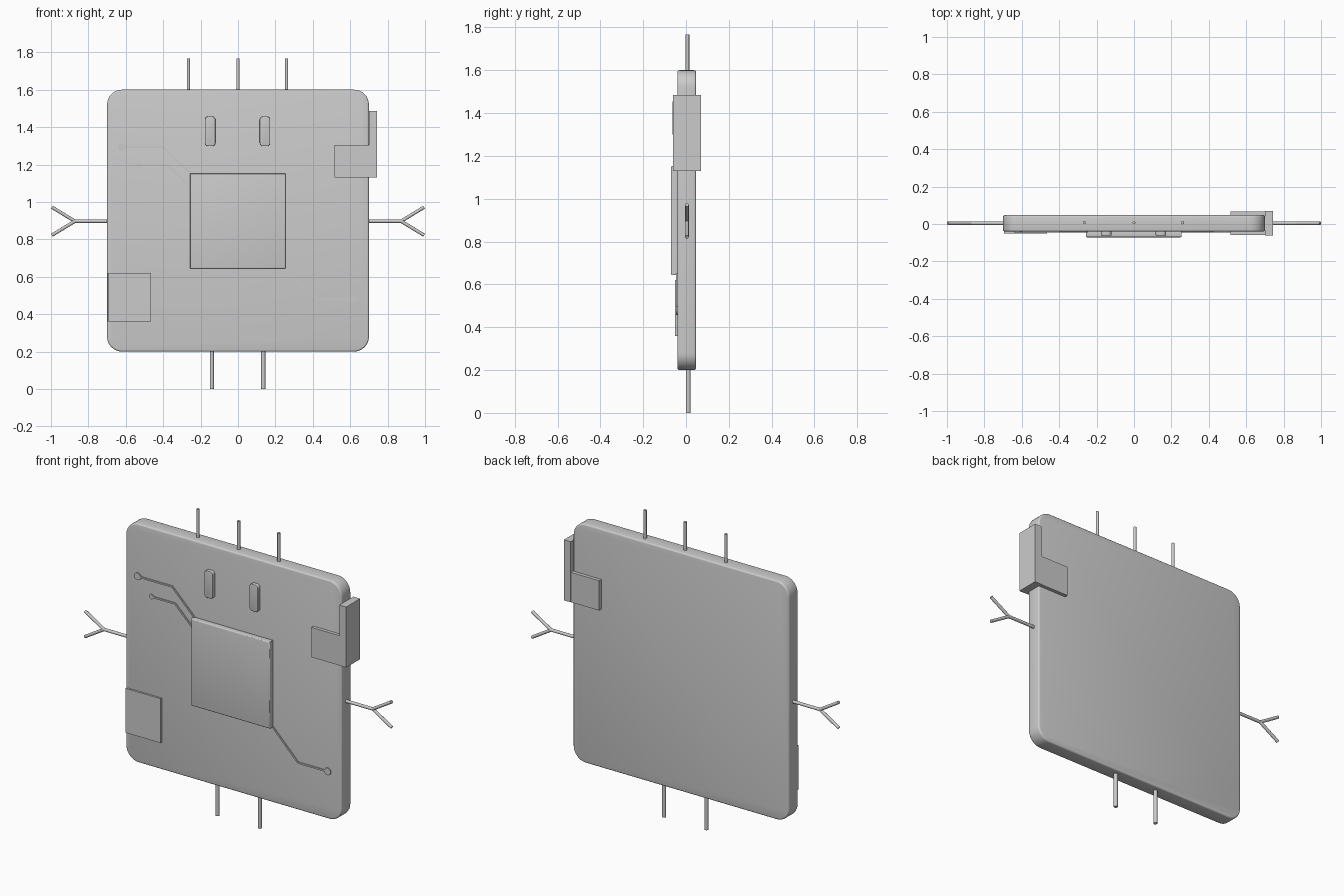
import bpy, bmesh, math
from mathutils import Vector

if "Cube" in bpy.data.objects:
    bpy.data.objects.remove(bpy.data.objects["Cube"])


def finish(name, bm, smooth=True):
    bmesh.ops.recalc_face_normals(bm, faces=bm.faces)
    me = bpy.data.meshes.new(name)
    bm.to_mesh(me)
    bm.free()
    ob = bpy.data.objects.new(name, me)
    bpy.context.collection.objects.link(ob)
    if smooth:
        bpy.ops.object.select_all(action='DESELECT')
        ob.select_set(True)
        bpy.context.view_layer.objects.active = ob
        bpy.ops.object.shade_smooth_by_angle(angle=math.radians(35))
    return ob


def slab(name, x0, x1, y0, y1, z0, z1, radius=0.0, bevel=0.0, seg=8):
    """Box with optional rounded outline (seen from the front) and edge bevel."""
    bm = bmesh.new()
    bmesh.ops.create_cube(bm, size=1)
    for v in bm.verts:
        v.co = Vector(((x0 + x1) / 2 + v.co.x * (x1 - x0),
                       (y0 + y1) / 2 + v.co.y * (y1 - y0),
                       (z0 + z1) / 2 + v.co.z * (z1 - z0)))
    if radius:
        along_y = [e for e in bm.edges
                   if abs(e.verts[0].co.y - e.verts[1].co.y) > 1e-4]
        bmesh.ops.bevel(bm, geom=along_y, offset=radius, segments=seg,
                        affect='EDGES', profile=0.5)
    if bevel:
        rim = [e for e in bm.edges
               if abs(e.verts[0].co.y - e.verts[1].co.y) < 1e-4]
        bmesh.ops.bevel(bm, geom=rim, offset=bevel, segments=3,
                        affect='EDGES', profile=0.5)
    return finish(name, bm)


def rods(name, segments, r, sides=16):
    """Cylinders between pairs of points, joined in one object."""
    bm = bmesh.new()
    for a, b in segments:
        a, b = Vector(a), Vector(b)
        d = b - a
        m = d.to_track_quat('Z', 'Y').to_matrix().to_4x4()
        m.translation = (a + b) / 2
        bmesh.ops.create_cone(bm, cap_ends=True, segments=sides, radius1=r,
                              radius2=r, depth=d.length, matrix=m)
    return finish(name, bm)


def trace(name, pts, width=0.009, y0=-0.046, y1=-0.036):
    """Flat mitred strip following x,z points on the front of the board."""
    p = [Vector(q) for q in pts]
    left, right = [], []
    for i, c in enumerate(p):
        d1 = (p[i] - p[i - 1]).normalized() if i else (p[1] - p[0]).normalized()
        d2 = (p[i + 1] - p[i]).normalized() if i < len(p) - 1 else d1
        t = (d1 + d2).normalized()
        n = Vector((-t.y, t.x)) * (width / 2 / t.dot(d1))
        left.append(c + n)
        right.append(c - n)
    bm = bmesh.new()
    f = bm.faces.new([bm.verts.new((q.x, y0, q.y)) for q in left + right[::-1]])
    ext = bmesh.ops.extrude_face_region(bm, geom=[f])
    for v in ext['geom']:
        if isinstance(v, bmesh.types.BMVert):
            v.co.y = y1
    return finish(name, bm, smooth=False)


# Board body
slab("board_body", -0.70, 0.70, -0.04, 0.047, 0.20, 1.60, radius=0.08, bevel=0.009)

# Central chip
slab("chip", -0.257, 0.255, -0.071, -0.035, 0.643, 1.152, bevel=0.007)

# Eyes
for side, cx in (("left", -0.149), ("right", 0.144)):
    slab(side + "_eye", cx - 0.028, cx + 0.028, -0.062, -0.035, 1.298, 1.457,
         radius=0.018, bevel=0.003, seg=5)

# Corner patch
slab("corner_patch", -0.695, -0.466, -0.051, -0.037, 0.36, 0.62)

# Edge clip: outer side plate with front and back jaws
slab("clip_side", 0.70, 0.744, -0.061, 0.069, 1.13, 1.485)
slab("clip_front_jaw", 0.517, 0.702, -0.059, -0.036, 1.13, 1.305)
slab("clip_back_jaw", 0.517, 0.702, 0.043, 0.067, 1.13, 1.305)

# Circuit traces with round end pads
paths = [
    ([(-0.245, 1.143), (-0.397, 1.293), (-0.602, 1.293)], (-0.621, 1.293), 0.021),
    ([(-0.245, 1.07), (-0.378, 1.198), (-0.518, 1.198)], (-0.531, 1.198), 0.014),
    ([(0.245, 0.655), (0.42, 0.479), (0.592, 0.479)], (0.612, 0.479), 0.021),
]
for i, (pts, pad, r) in enumerate(paths, 1):
    trace(f"trace_{i}", pts)
    rods(f"trace_pad_{i}", [((pad[0], -0.036, pad[1]), (pad[0], -0.046, pad[1]))], r, 24)

# Hair pins on top
for i, x in enumerate((-0.265, 0.0, 0.26), 1):
    rods(f"top_pin_{i}", [((x, 0.007, 1.58), (x, 0.007, 1.766))], 0.0085)

# Legs
for side, x in (("left", -0.14), ("right", 0.135)):
    rods(side + "_leg", [((x, 0.01, 0.0), (x, 0.01, 0.22))], 0.011)

# Forked arms
for side, s in (("left", -1), ("right", 1)):
    fork = (s * 0.872, 0.004, 0.897)
    rods(side + "_arm", [((s * 0.68, 0.004, 0.897), fork),
                         (fork, (s * 0.995, 0.004, 0.972)),
                         (fork, (s * 0.995, 0.004, 0.822))], 0.009)
